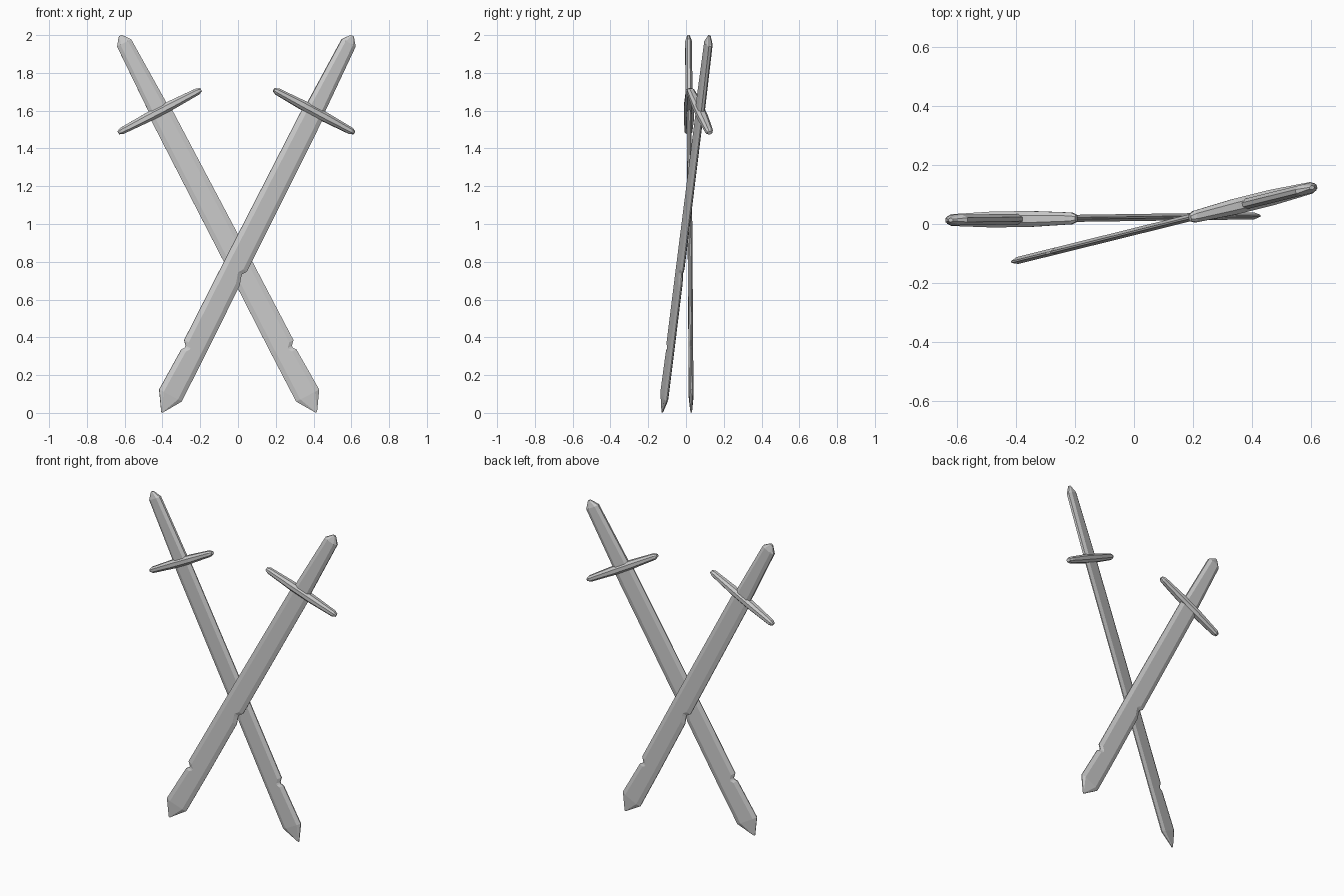
import bpy, bmesh, math
from mathutils import Matrix, Vector

if "Cube" in bpy.data.objects:
    bpy.data.objects.remove(bpy.data.objects["Cube"])


def section(v, left, right, t, edge, bevel):
    """Eight-sided bevelled section, lying flat at height v."""
    b = min(bevel, (right - left) * 0.4)
    return [Vector(p) for p in (
        (left, -edge, v), (left + b, -t, v), (right - b, -t, v), (right, -edge, v),
        (right, edge, v), (right - b, t, v), (left + b, t, v), (left, edge, v))]


def loft(name, rings, matrix):
    bm = bmesh.new()
    loops = [[bm.verts.new(matrix @ p) for p in ring] for ring in rings]
    for a, b in zip(loops, loops[1:]):
        for i in range(8):
            j = (i + 1) % 8
            bm.faces.new((a[i], a[j], b[j], b[i]))
    bm.faces.new(loops[0])
    bm.faces.new(loops[-1])
    bmesh.ops.recalc_face_normals(bm, faces=bm.faces)
    mesh = bpy.data.meshes.new(name)
    bm.to_mesh(mesh)
    bm.free()
    ob = bpy.data.objects.new(name, mesh)
    bpy.context.collection.objects.link(ob)


# blade rows: height from tip, left edge, right edge (with two nicks)
BLADE = [(0.10, -.069, .069), (0.345, -.069, .060), (0.362, -.069, .047),
         (0.372, -.069, .047), (0.395, -.069, .069), (0.79, -.066, .068),
         (0.835, -.052, .068), (0.85, -.050, .068), (0.875, -.067, .068),
         (1.81, -.062, .062)]


def sword(side, mirror, turn, y):
    m = (Matrix.Translation((0, y, 0)) @ Matrix.Rotation(math.radians(turn), 4, 'Z')
         @ Matrix.Diagonal((mirror, 1, 1, 1)) @ Matrix.Translation((.415, 0, .003))
         @ Matrix.Rotation(math.radians(-27.5), 4, 'Y'))

    # blade with pointed tip
    rings = [section(0, -.004, .004, .004, .002, .002)]
    rings += [section(v, l, r, .012, .003, .025) for v, l, r in BLADE]
    loft(side + "_blade", rings, m)

    # tapered grip with a pointed end
    grip = [(1.78, .054, .018), (2.205, .042, .018), (2.248, .009, .007)]
    loft(side + "_grip", [section(v, -w, w, t, t * .4, .02) for v, w, t in grip], m)

    # crossguard, thickest in the middle, running along the sword's width
    across = m @ Matrix.Translation((0, 0, 1.797)) @ Matrix.Rotation(math.pi / 2, 4, 'Y')
    guard = [(-.247, .009, .012), (-.228, .018, .020), (-.07, .025, .027),
             (.07, .025, .027), (.228, .018, .020), (.247, .009, .012)]
    loft(side + "_crossguard",
         [section(v, -w, w, t, t * .45, w * .55) for v, w, t in guard], across)


sword("left", 1, 0.8, 0.022)
sword("right", -1, 13.9, -0.026)
